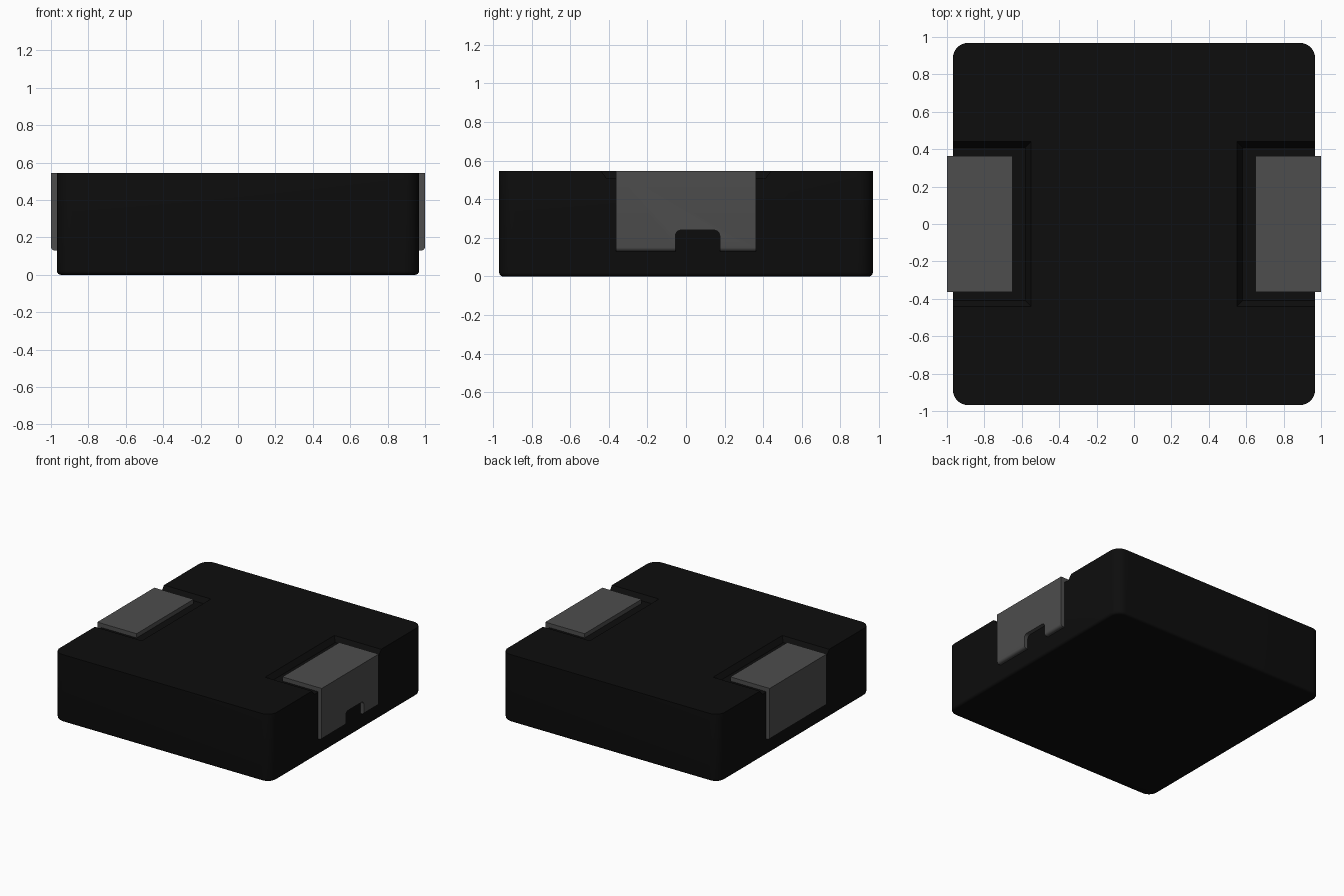
import bpy, bmesh, math
from mathutils import Vector, Matrix

if "Cube" in bpy.data.objects:
    bpy.data.objects.remove(bpy.data.objects["Cube"])

HALF, HEIGHT = 0.968, 0.545      # body half width and height
THICK = 0.034                    # terminal sheet thickness


def material(name, value, roughness):
    m = bpy.data.materials.new(name)
    m.use_nodes = True
    colour = (value, value, value, 1)
    m.diffuse_color = colour
    bsdf = m.node_tree.nodes["Principled BSDF"]
    bsdf.inputs["Base Color"].default_value = colour
    bsdf.inputs["Roughness"].default_value = roughness
    return m


def add_object(name, bm, mat=None):
    bmesh.ops.recalc_face_normals(bm, faces=bm.faces)
    mesh = bpy.data.meshes.new(name)
    bm.to_mesh(mesh)
    bm.free()
    ob = bpy.data.objects.new(name, mesh)
    bpy.context.collection.objects.link(ob)
    if mat:
        mesh.materials.append(mat)
    return ob


def prism(points, offset):
    """Extrude a closed 3D outline along an offset vector."""
    bm = bmesh.new()
    face = bm.faces.new([bm.verts.new(p) for p in points])
    ext = bmesh.ops.extrude_face_region(bm, geom=[face])
    verts = [v for v in ext["geom"] if isinstance(v, bmesh.types.BMVert)]
    bmesh.ops.translate(bm, verts=verts, vec=Vector(offset))
    bmesh.ops.recalc_face_normals(bm, faces=bm.faces)
    return bm


def bevel(bm, test, radius, segments):
    edges = [e for e in bm.edges if test(*[v.co for v in e.verts])]
    bmesh.ops.bevel(bm, geom=edges, offset=radius, segments=segments,
                    profile=0.5, affect='EDGES')


def activate(ob):
    bpy.ops.object.select_all(action='DESELECT')
    ob.select_set(True)
    bpy.context.view_layer.objects.active = ob


def cut(ob, cutter):
    """Subtract the cutter, then discard it."""
    activate(ob)
    mod = ob.modifiers.new("cut", 'BOOLEAN')
    mod.operation, mod.solver, mod.object = 'DIFFERENCE', 'EXACT', cutter
    bpy.ops.object.modifier_apply(modifier=mod.name)
    bpy.data.objects.remove(cutter)


def smooth(ob):
    activate(ob)
    bpy.ops.object.shade_smooth_by_angle(angle=math.radians(30))


black = material("matte black", 0.004, 0.7)
grey = material("terminal grey", 0.075, 0.5)

# Body: rounded block with a softened lower rim
bm = prism([(x * HALF, y * HALF, 0) for x, y in ((-1, -1), (1, -1), (1, 1), (-1, 1))],
           (0, 0, HEIGHT))
bevel(bm, lambda a, b: abs(a.z - b.z) > 0.1, 0.08, 8)
bevel(bm, lambda a, b: a.z < 0.001 and b.z < 0.001, 0.02, 4)
body = add_object("body", bm, black)

for name, angle in (("left", 0), ("right", math.pi)):
    turn = Matrix.Rotation(angle, 4, 'Z')

    # Sloped recess in the top of the body, open at the side
    floor, top = HEIGHT - THICK - 0.004, HEIGHT + 0.02
    slope = 0.03 * (top - floor) / (HEIGHT - floor)
    bm = bmesh.new()
    rings = []
    for z, grow in ((floor, 0), (top, slope)):
        x, y = 0.58 - grow, 0.41 + grow
        rings.append([bm.verts.new(p) for p in
                      ((x, -y, z), (1.1, -y, z), (1.1, y, z), (x, y, z))])
    low, high = rings
    bm.faces.new(low)
    bm.faces.new(high)
    for i in range(4):
        j = (i + 1) % 4
        bm.faces.new((low[i], low[j], high[j], high[i]))
    bm.transform(turn)
    cut(body, add_object("recess_cutter", bm))

    # Terminal: folded sheet over the top and down the side
    inner = 1 - THICK
    outline = [(0.65, HEIGHT), (0.65, HEIGHT - THICK), (inner, HEIGHT - THICK),
               (inner, 0.13), (1, 0.13), (1, HEIGHT)]
    bm = prism([(x, -0.363, z) for x, z in outline], (0, 0.726, 0))
    bevel(bm, lambda a, b: all(abs(v.z - 0.13) + abs(v.x - 1) < 0.001 for v in (a, b)),
          0.02, 4)
    bm.transform(turn)
    terminal = add_object(name + "_terminal", bm, grey)

    # Notch in the lower edge of the terminal
    bm = prism([(0.9, -0.055, 0.05), (0.9, 0.175, 0.05),
                (0.9, 0.175, 0.24), (0.9, -0.055, 0.24)], (0.2, 0, 0))
    bevel(bm, lambda a, b: min(a.z, b.z) > 0.2 and abs(a.x - b.x) > 0.1, 0.03, 5)
    bm.transform(turn)
    cut(terminal, add_object("notch_cutter", bm))
    smooth(terminal)

smooth(body)
